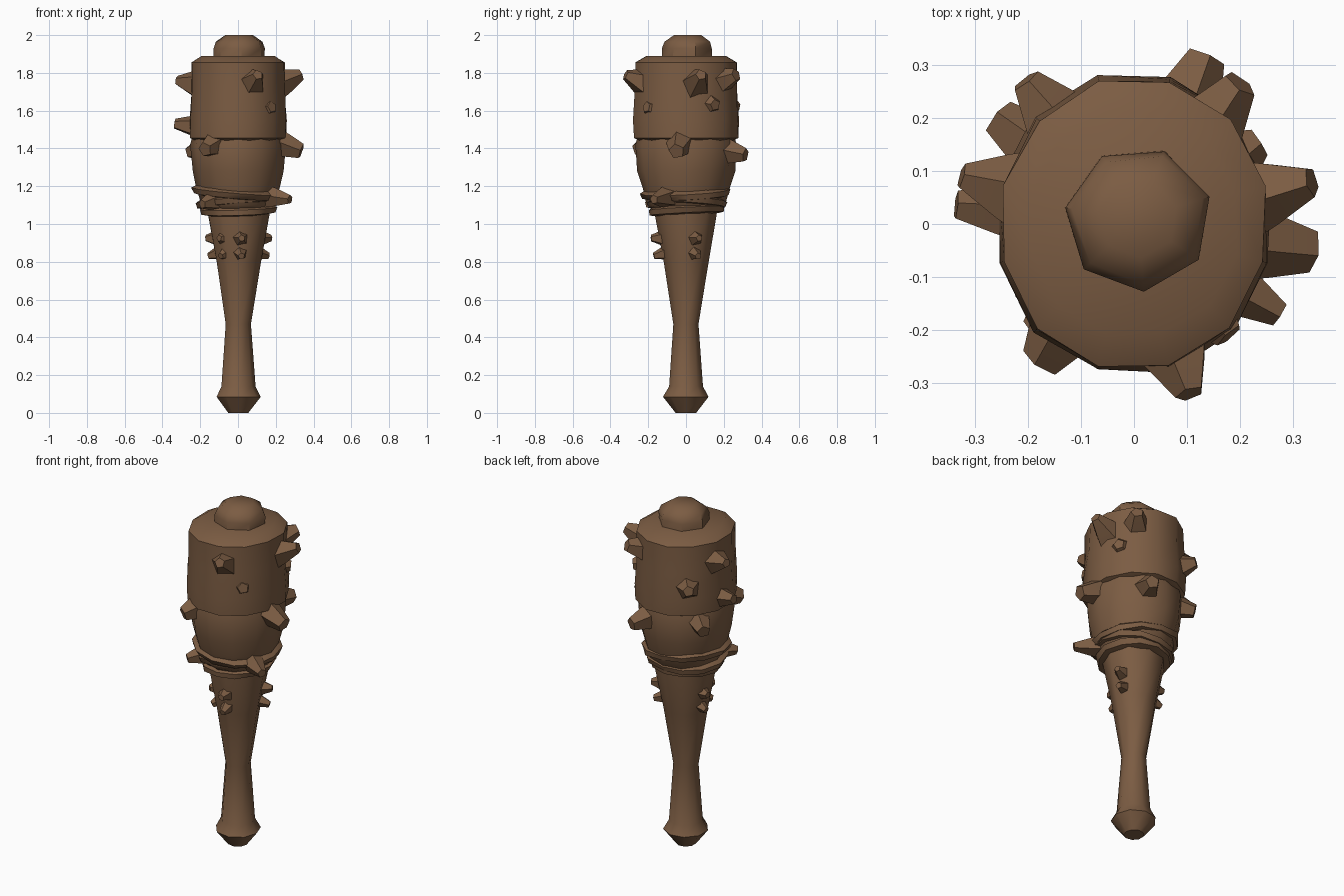
import bpy, bmesh, math, random
from mathutils import Vector

if "Cube" in bpy.data.objects:
    bpy.data.objects.remove(bpy.data.objects["Cube"])

random.seed(4)
wood = bpy.data.materials.new("brown wood")
wood.diffuse_color = (0.2, 0.108, 0.056, 1)
wood.use_nodes = True
wood.node_tree.nodes["Principled BSDF"].inputs["Base Color"].default_value = wood.diffuse_color


def finish(name, bm, angle=50):
    bmesh.ops.recalc_face_normals(bm, faces=bm.faces)
    me = bpy.data.meshes.new(name)
    bm.to_mesh(me)
    bm.free()
    ob = bpy.data.objects.new(name, me)
    bpy.context.collection.objects.link(ob)
    me.materials.append(wood)
    bpy.ops.object.select_all(action='DESELECT')
    ob.select_set(True)
    bpy.context.view_layer.objects.active = ob
    bpy.ops.object.shade_smooth_by_angle(angle=math.radians(angle))
    return ob


def skin(bm, rings):
    """Join rings of vertices with quads and cap both ends."""
    n = len(rings[0])
    for a, b in zip(rings, rings[1:]):
        for i in range(n):
            bm.faces.new((a[i], a[(i + 1) % n], b[(i + 1) % n], b[i]))
    bm.faces.new(rings[0][::-1])
    bm.faces.new(rings[-1])


def lathe(name, profile, sides, sx=1, sy=1, jit=0.0, tilt=(0, 0), centre=(0, 0), turn=0.0):
    """Carved turned form: profile of (radius, z), jittered and optionally tilted."""
    bm = bmesh.new()
    rings = []
    for r, z in profile:
        ring = []
        for i in range(sides):
            a = turn + 2 * math.pi * i / sides
            k = r * (1 + random.uniform(-jit, jit))
            x, y = k * sx * math.cos(a), k * sy * math.sin(a)
            ring.append(bm.verts.new((centre[0] + x, centre[1] + y,
                                      z + tilt[0] * x + tilt[1] * y)))
        rings.append(ring)
    skin(bm, rings)
    return finish(name, bm)


def knob(name, tip, r0, r1, axis_r, drop=0.0, sides=5):
    """Tapered branch stub from the club's side out to the tip."""
    tip = Vector(tip)
    flat = Vector((tip.x, tip.y, 0)).normalized()
    base = flat * axis_r + Vector((0, 0, tip.z - drop))
    d = (tip - base).normalized()
    side = Vector((-flat.y, flat.x, 0))
    up = d.cross(side)
    bm = bmesh.new()
    rings = []
    for t, r in ((0, r0), (0.55, r0 * 0.5 + r1 * 0.5), (1, r1)):
        c = base.lerp(tip, t)
        rings.append([bm.verts.new(c + r * (side * math.cos(a) + up * math.sin(a)))
                      for a in (0.5 + 2 * math.pi * i / sides for i in range(sides))])
    skin(bm, rings)
    return finish(name, bm, 40)


# Handle with pommel
lathe("handle", [(0.055, 0), (0.122, 0.085), (0.092, 0.14), (0.068, 0.47),
                 (0.12, 0.8), (0.168, 1.05), (0.17, 1.12)], 9, jit=0.02)

# Head: lower and upper bark layers, and the top stub
lathe("lower_head", [(0.15, 1.06), (0.2, 1.1), (0.225, 1.19), (0.25, 1.28),
                     (0.262, 1.42), (0.24, 1.5)], 12, 0.97, 1.03, 0.015)
lathe("upper_head", [(0.22, 1.43), (0.275, 1.455), (0.278, 1.55), (0.27, 1.7),
                     (0.268, 1.855), (0.21, 1.89)], 12, 0.95, 1.03, 0.015,
      tilt=(0, 0), turn=0.26)
lathe("top_stub", [(0.138, 1.86), (0.138, 1.93), (0.125, 1.965), (0.075, 2.0)], 7,
      jit=0.02, centre=(0.008, 0.01), turn=0.3)

# Wrapped bark ridges under the head
for i, (r, z, tx, ty) in enumerate([(0.203, 1.075, 0.03, 0.05), (0.222, 1.12, 0.08, -0.06),
                                    (0.242, 1.165, -0.08, 0.05)]):
    lathe(f"bark_ridge_{i + 1}", [(r - 0.06, z - 0.03), (r - 0.01, z - 0.02), (r, z + 0.008),
                                  (r - 0.05, z + 0.04)], 12, jit=0.035, tilt=(tx, ty))

# Branch stubs: tip, base radius, tip radius, start radius, rise from base
knobs = [
    ((0.135, 0.315, 1.365), 0.09, 0.038, 0.17, -0.03),
    ((0.20, 0.265, 1.79), 0.10, 0.035, 0.15, 0.06),
    ((0.235, 0.155, 1.63), 0.09, 0.03, 0.17, -0.01),
    ((0.335, 0.08, 1.79), 0.10, 0.03, 0.17, 0.07),
    ((0.335, -0.05, 1.385), 0.085, 0.042, 0.17, -0.06),
    ((0.275, -0.17, 1.13), 0.075, 0.025, 0.14, -0.02),
    ((0.105, -0.32, 1.79), 0.105, 0.028, 0.17, 0.07),
    ((0.18, -0.21, 1.62), 0.08, 0.03, 0.17, 0.02),
    ((-0.175, -0.26, 1.395), 0.095, 0.04, 0.15, -0.05),
    ((-0.19, -0.20, 1.105), 0.075, 0.025, 0.12, -0.03),
    ((-0.325, 0.09, 1.76), 0.105, 0.025, 0.17, 0.03),
    ((-0.335, 0.035, 1.53), 0.075, 0.028, 0.17, 0.02),
    ((-0.205, 0.27, 1.63), 0.10, 0.03, 0.17, 0.03),
    ((-0.255, 0.2, 1.38), 0.075, 0.038, 0.17, -0.04),
]
for i, k in enumerate(knobs):
    knob(f"branch_stub_{i + 1}", *k)

# Small thorns in stacked pairs below the head
for i, (x, y) in enumerate([(-0.17, 0.04), (0.175, 0.07), (0.02, -0.185), (-0.1, -0.12)]):
    knob(f"upper_thorn_{i + 1}", (x, y, 0.925), 0.058, 0.018, 0.08, 0.0)
    knob(f"lower_thorn_{i + 1}", (x * 0.92, y * 0.92, 0.83), 0.052, 0.018, 0.06, -0.03)
